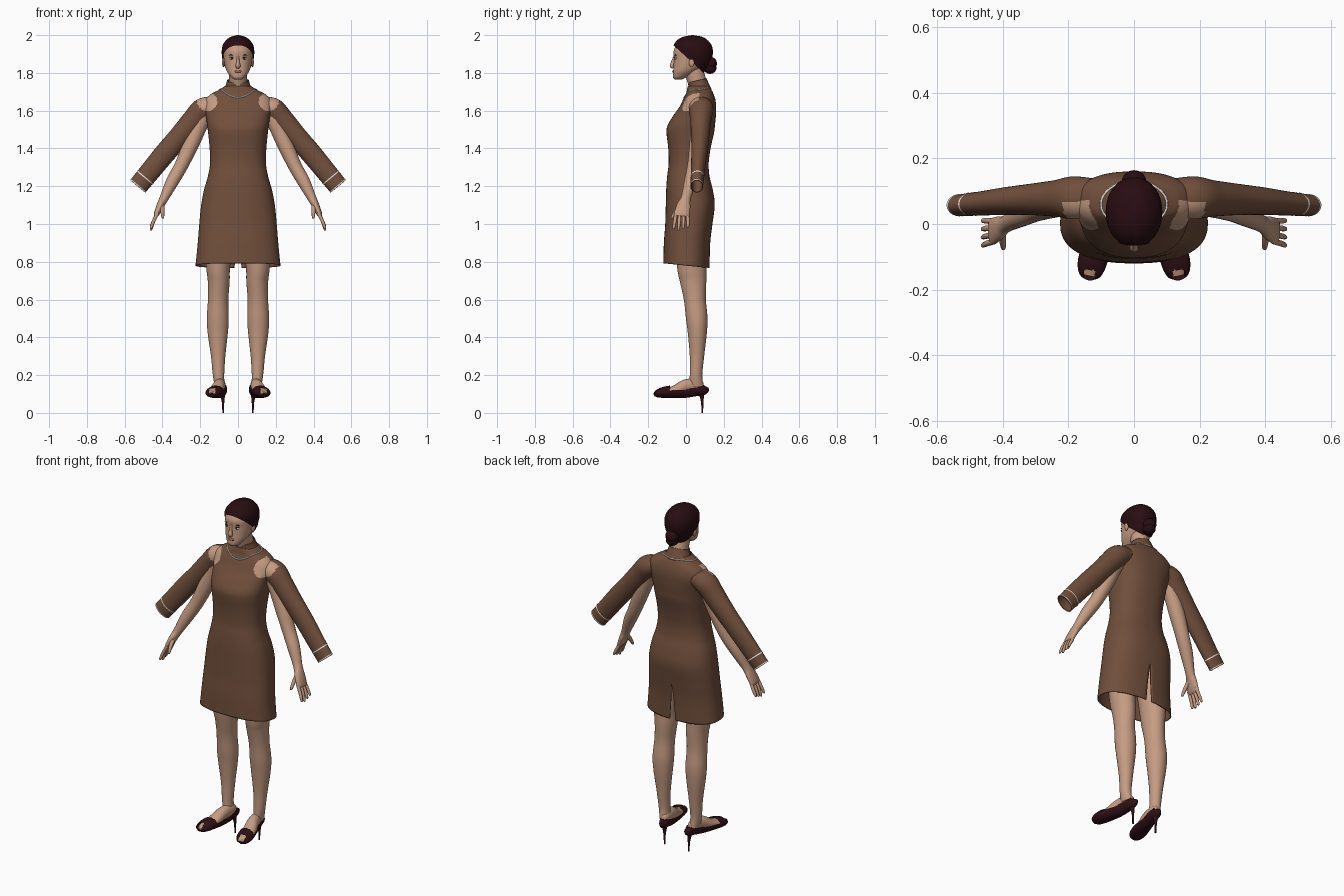
import bpy, bmesh, math
from mathutils import Vector
from mathutils.bvhtree import BVHTree

cube = bpy.data.objects.get("Cube")
if cube:
    bpy.data.objects.remove(cube, do_unlink=True)


def material(name, r, g, b):
    m = bpy.data.materials.new(name)
    m.use_nodes = True
    m.diffuse_color = (r, g, b, 1)
    bsdf = m.node_tree.nodes["Principled BSDF"]
    bsdf.inputs["Base Color"].default_value = (r, g, b, 1)
    bsdf.inputs["Roughness"].default_value = 0.8
    return m


SKIN = material("skin", 0.56, 0.33, 0.225)
CLOTH = material("brown_cloth", 0.165, 0.078, 0.045)
HAIR = material("dark_hair", 0.021, 0.004, 0.006)
SHOE = material("dark_leather", 0.028, 0.005, 0.008)
WHITE = material("white_piping", 0.85, 0.83, 0.8)
LIPS = material("lips", 0.33, 0.12, 0.1)
IRIS = material("iris", 0.03, 0.025, 0.015)
X, Y, Z = Vector((1, 0, 0)), Vector((0, 1, 0)), Vector((0, 0, 1))


def finish(name, bm, *mats):
    bmesh.ops.recalc_face_normals(bm, faces=bm.faces)
    me = bpy.data.meshes.new(name)
    bm.to_mesh(me)
    bm.free()
    for m in mats:
        me.materials.append(m)
    me.shade_smooth()
    ob = bpy.data.objects.new(name, me)
    bpy.context.collection.objects.link(ob)
    return ob


def smooth_path(rings, steps):
    """Catmull-Rom interpolation through the key rings."""
    out, n = [], len(rings)
    for i in range(n - 1):
        p = [rings[max(0, min(n - 1, i + k))] for k in (-1, 0, 1, 2)]
        for s in range(steps):
            t = s / steps
            out.append([b + t * ((c - a) + t * ((2 * a - 5 * b + 4 * c - d)
                        + t * (3 * b - a - 3 * c + d))) / 2 for a, b, c, d in zip(*p)])
    return out + [list(rings[-1])]


def loft(rings, ref=Y, flat=False, seg=24, steps=6, power=2, gap=None, face=1, caps=True, side=1):
    """Skin rings of (x, y, z, width, depth); an optional gap splits the seam."""
    bm = bmesh.new()
    path = smooth_path(rings, steps)
    centres = [Vector(p[:3]) for p in path]
    loops = []
    for i, p in enumerate(path):
        u, v = Y, X
        if not flat:
            t = (centres[min(i + 1, len(path) - 1)] - centres[max(i - 1, 0)]).normalized()
            u = (ref - t * ref.dot(t)).normalized()
            v = t.cross(u)
        g = gap(p[2]) if gap else 0
        loop = []
        for k in range(seg + 1):
            a = g + (2 * math.pi - 2 * g) * k / seg
            sx, cy = (math.copysign(abs(f) ** (2 / power), f) for f in (math.sin(a), math.cos(a)))
            co = centres[i] + v * sx * max(p[3], 0) + u * cy * face * max(p[4], 0)
            loop.append(bm.verts.new((co.x * side, co.y, co.z)))
        loops.append(loop)
    for a, b in zip(loops, loops[1:]):
        for k in range(seg):
            bm.faces.new((a[k], a[k + 1], b[k + 1], b[k]))
    if caps:
        for loop in (loops[0], loops[-1]):
            bm.faces.new(loop[:-1])
    bmesh.ops.remove_doubles(bm, verts=bm.verts, dist=1e-5)
    return bm


def profile(rows):
    """Rows of (height, half width, front, back) become rings."""
    return [(0, (f + b) / 2, z, w, (b - f) / 2) for z, w, f, b in rows]


def ball(name, loc, size, mat):
    bm = bmesh.new()
    bmesh.ops.create_uvsphere(bm, u_segments=24, v_segments=14, radius=1)
    for v in bm.verts:
        v.co = Vector(a * b + c for a, b, c in zip(v.co, size, loc))
    return finish(name, bm, mat)


def open_shoulder(bm):
    # bare oval at the front of each shoulder
    for f in bm.faces:
        c = f.calc_center_median()
        d = ((abs(c.x) - 0.163) / 0.053) ** 2 + ((c.z - 1.648) / 0.05) ** 2
        f.material_index = int(d < 1 and c.y < 0.07)


def thicken(ob):
    mod = ob.modifiers.new("thickness", "SOLIDIFY")
    mod.thickness, mod.offset = 0.004, -1


# Dress body with back slit
bm = loft(profile([
    (.78, .225, -.12, .125), (.9, .213, -.117, .128), (1.0, .205, -.11, .14),
    (1.1, .195, -.107, .152), (1.18, .18, -.105, .142), (1.25, .16, -.10, .125),
    (1.32, .148, -.092, .12), (1.4, .15, -.094, .13), (1.48, .158, -.103, .148),
    (1.52, .163, -.098, .153), (1.57, .17, -.07, .158), (1.62, .18, -.035, .16),
    (1.66, .172, -.015, .155), (1.69, .14, 0, .145), (1.71, .1, .005, .135),
    (1.73, .07, .01, .12)]), flat=True, seg=128, steps=9, power=2.4, caps=False,
    gap=lambda z: max(0, (.98 - z) / .2) * .05)
for v in bm.verts:
    v.co.z -= 0.1 * v.co.y * max(0, min(1, (.95 - v.co.z) / .17))
open_shoulder(bm)
surface = BVHTree.FromBMesh(bm)
thicken(finish("dress_body", bm, CLOTH, SKIN))

# Standing collar, open at the front
bm = loft(profile([(1.695, .085, .0, .135), (1.73, .066, .012, .12), (1.76, .058, .012, .108)]),
          flat=True, seg=48, face=-1, caps=False, gap=lambda z: max(0, (z - 1.7) * 5))
for v in bm.verts:
    v.co.z += 0.25 * (v.co.y - .06)
thicken(finish("collar", bm, CLOTH))

# Neckline piping laid on the cloth
curve = bpy.data.curves.new("neck_piping", "CURVE")
curve.dimensions, curve.bevel_depth, curve.bevel_resolution = "3D", .0035, 2
line = curve.splines.new("POLY")
line.points.add(95)
for i, p in enumerate(line.points):
    a = 2 * math.pi * i / 96
    x, y = .1 * math.sin(a), .06 + .07 * math.cos(a)
    hit = surface.ray_cast(Vector((x, y, 3)), -Z)[0]
    p.co = (x, y, hit.z if hit else 1.7, 1)
line.use_cyclic_u = True
curve.materials.append(WHITE)
bpy.context.collection.objects.link(bpy.data.objects.new("neck_piping", curve))

# Neck and head
finish("neck", loft([(0, .075, 1.66, .06, .055), (0, .065, 1.73, .048, .05),
                     (0, .045, 1.8, .047, .05), (0, .04, 1.85, .045, .05)]), SKIN)
finish("head", loft(profile([
    (1.765, .018, -.06, -.02), (1.775, .034, -.068, 0), (1.79, .047, -.07, .03),
    (1.81, .06, -.068, .06), (1.84, .07, -.066, .1), (1.88, .076, -.064, .12),
    (1.92, .077, -.064, .13), (1.96, .06, -.04, .115), (1.985, .03, -.01, .08)]),
    flat=True, seg=48, power=2.15), SKIN)
finish("nose", loft([(0, -.058, 1.892, .006, .007), (0, -.067, 1.86, .008, .011),
                     (0, -.073, 1.838, .013, .013), (0, -.066, 1.827, .009, .007)], seg=16), SKIN)
ball("lips", (0, -.066, 1.807), (.02, .007, .007), LIPS)

# Hair cap trimmed along the hairline, with a low bun
bm = loft(profile([
    (1.79, .05, -.05, .085), (1.82, .068, -.05, .11), (1.86, .08, -.06, .132),
    (1.9, .086, -.067, .142), (1.94, .083, -.068, .138), (1.97, .066, -.05, .118),
    (1.99, .04, -.018, .088), (2.0, .004, .03, .038)]), flat=True, seg=48, power=2.1)
bmesh.ops.bisect_plane(bm, geom=bm.verts[:] + bm.edges[:] + bm.faces[:],
                       plane_co=(0, -.065, 1.945), plane_no=(0, .91, 1), clear_inner=True)
finish("hair_cap", bm, HAIR)
ball("bun_upper", (0, .13, 1.85), (.037, .034, .034), HAIR)
ball("bun_lower", (0, .127, 1.825), (.034, .034, .03), HAIR)

for s, label in ((1, "left"), (-1, "right")):
    def part(name, rings, mat, **options):
        return finish(f"{label}_{name}", loft(rings, side=s, **options), mat)

    # Face details and ear
    ball(f"{label}_eye", (s * .032, -.054, 1.876), (.013, .007, .006), WHITE)
    ball(f"{label}_iris", (s * .032, -.058, 1.876), (.006, .004, .0056), IRIS)
    ball(f"{label}_lash", (s * .032, -.055, 1.882), (.015, .007, .002), IRIS)
    ball(f"{label}_brow", (s * .033, -.055, 1.894), (.016, .005, .0025), HAIR)
    ball(f"{label}_ear", (s * .077, .03, 1.855), (.007, .014, .024), SKIN)

    # Wide sleeve with piped cuff
    bm = loft([(.13, .08, 1.625, .05, .06), (.185, .08, 1.605, .062, .065),
               (.235, .078, 1.55, .061, .056), (.31, .075, 1.462, .057, .048),
               (.39, .07, 1.37, .056, .042), (.46, .063, 1.285, .054, .037),
               (.53, .057, 1.2, .052, .033)], seg=64, steps=12, caps=False, side=s)
    open_shoulder(bm)
    thicken(finish(f"{label}_sleeve", bm, CLOTH, SKIN))
    for name, x, y, z, a, b in (("cuff_piping", .492, .0605, 1.246, .0545, .0365),
                                ("cuff_edge", .5285, .0572, 1.202, .0528, .0338)):
        part(name, [(x - .002, y, z + .0024, a, b), (x + .002, y, z - .0024, a, b)],
             WHITE, seg=64, steps=1, caps=False)

    # Arm and hand
    part("arm", [(.17, .07, 1.6, .045, .045), (.21, .067, 1.51, .043, .042),
                 (.25, .06, 1.42, .042, .042), (.3, .045, 1.31, .036, .038),
                 (.345, .025, 1.23, .034, .034), (.39, 0, 1.14, .024, .026),
                 (.41, -.012, 1.1, .02, .036), (.43, -.022, 1.055, .015, .041),
                 (.437, -.024, 1.04, .009, .036)], SKIN)
    for i, finger in enumerate(("index", "middle", "ring", "little")):
        y, tip = -.053 + .02 * i, .965 + .008 * abs(i - 1)
        part(finger + "_finger", [(.425, y, 1.06, .009, .009), (.447, y - .006 + .003 * i, 1.015, .009, .009),
             (.46, y - .012 + .005 * i, tip + .008, .007, .007),
             (.462, y - .012 + .005 * i, tip, .003, .003)], SKIN, seg=12)
    part("thumb", [(.402, -.02, 1.105, .012, .014), (.4, -.055, 1.065, .01, .011),
                   (.398, -.073, 1.035, .007, .007), (.398, -.076, 1.03, .003, .003)], SKIN, seg=12)

    # Leg and foot
    part("leg", [(.1, .02, 1.0, .085, .09), (.105, .03, .78, .064, .078),
                 (.102, .038, .7, .058, .07), (.105, .047, .6, .054, .058),
                 (.107, .057, .5, .058, .057), (.107, .06, .42, .053, .05),
                 (.105, .058, .3, .038, .038), (.103, .053, .2, .03, .033),
                 (.096, .055, .14, .026, .038)], SKIN, seg=32)
    part("foot", [(.086, .088, .14, .016, .02), (.09, .06, .145, .025, .034),
                  (.1, 0, .142, .031, .036), (.115, -.06, .12, .037, .025),
                  (.128, -.13, .104, .034, .016), (.133, -.158, .1, .02, .01)], SKIN, ref=Z)

    # Peep-toe pump: shell with the foot opening and toe opening removed
    bm = loft([(.081, .104, .14, .006, .012), (.083, .095, .13, .022, .033),
               (.088, .05, .122, .031, .034), (.1, -.01, .113, .036, .034),
               (.115, -.07, .112, .043, .034), (.128, -.12, .108, .044, .029),
               (.135, -.155, .101, .033, .02), (.137, -.168, .096, .012, .01)],
              ref=Z, seg=48, steps=10, side=s)
    opening = []
    for f in bm.faces:
        c = f.calc_center_median()
        top = c.y > -.085 and c.z > .12 + .33 * max(0, c.y)
        toe = c.y < -.14 and abs(abs(c.x) - .136) < .017 and c.z > .102
        if top or toe:
            opening.append(f)
    bmesh.ops.delete(bm, geom=opening, context="FACES")
    finish(f"{label}_shoe", bm, SHOE)
    part("heel", [(.083, .075, .125, .02, .022), (.081, .083, .09, .012, .012),
                  (.079, .086, .05, .006, .006), (.078, .086, 0, .005, .005)], SHOE, flat=True, seg=16)
